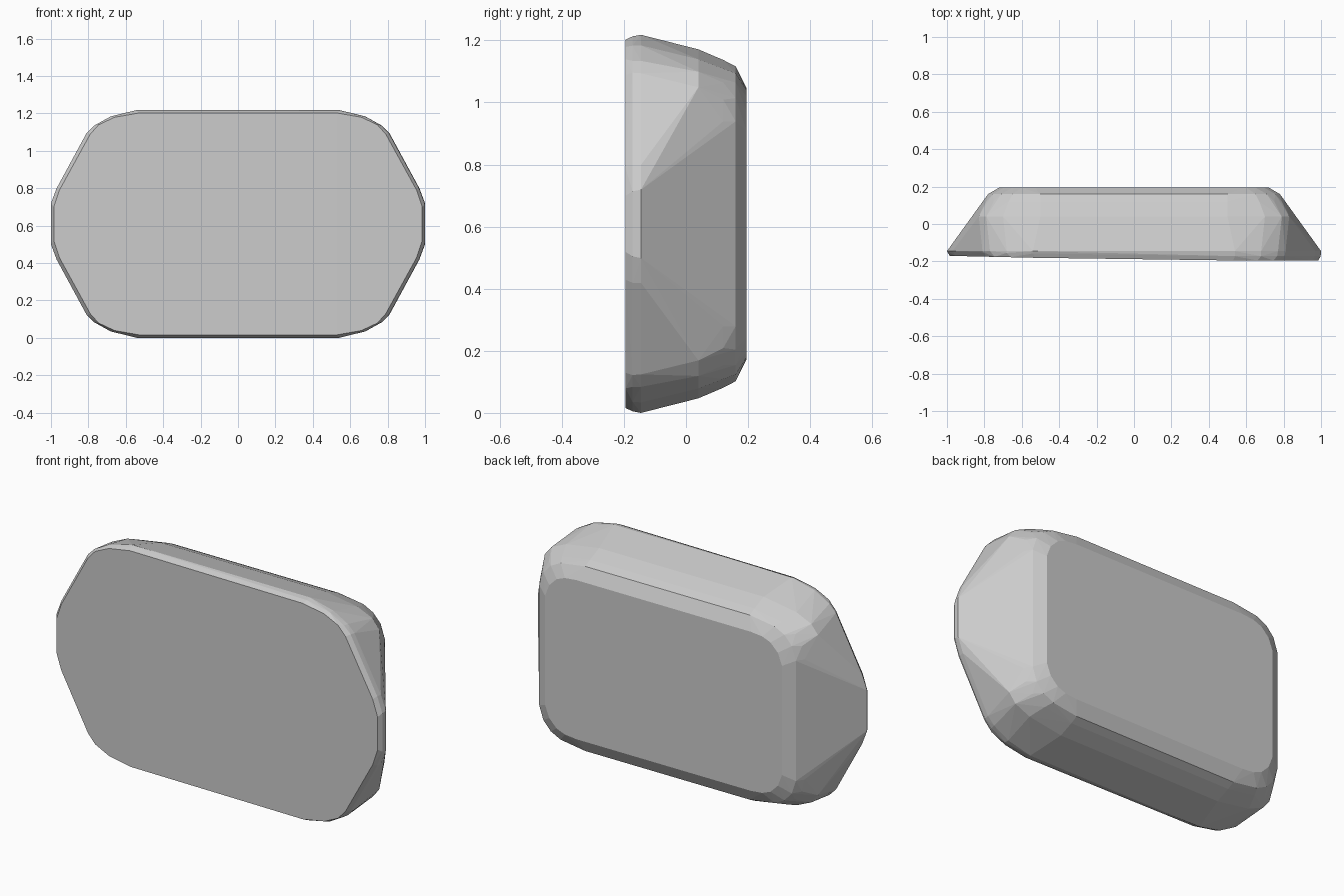
import bpy, bmesh, math

MID_Z = 0.609  # mirror plane height

# Quarter cross-sections (half width, half height) at each depth, front to back
SECTIONS = [
    (-0.195, [(0.985, 0.09), (0.955, 0.18), (0.79, 0.48), (0.745, 0.53), (0.66, 0.57), (0.53, 0.593)]),
    (-0.172, [(0.998, 0.105), (0.967, 0.19), (0.805, 0.487), (0.765, 0.525), (0.68, 0.574), (0.54, 0.604)]),
    (-0.145, [(1.0, 0.11), (0.97, 0.19), (0.81, 0.485), (0.77, 0.525), (0.68, 0.575), (0.54, 0.609)]),
    (0.04, [(0.83, 0.44), (0.79, 0.49), (0.70, 0.53), (0.50, 0.562)]),
    (0.12, [(0.805, 0.33), (0.79, 0.40), (0.75, 0.455), (0.67, 0.50), (0.50, 0.528)]),
    (0.16, [(0.78, 0.33), (0.755, 0.405), (0.71, 0.455), (0.65, 0.485), (0.50, 0.507)]),
    (0.195, [(0.72, 0.30), (0.695, 0.365), (0.65, 0.41), (0.60, 0.43), (0.53, 0.437)]),
]


def front_lean(x, y):
    """The front face leans back slightly towards the left end."""
    return y + 0.025 * max(0.0, 0.1 - x) / 1.1 if y < -0.16 else y


# Faceted body: mirrored sections wrapped in a convex hull
bm = bmesh.new()
for y, quarter in SECTIONS:
    for hx, hz in quarter:
        for sx in (-1, 1):
            for sz in (-1, 1):
                x = sx * hx
                bm.verts.new((x, front_lean(x, y), MID_Z + sz * hz))
result = bmesh.ops.convex_hull(bm, input=bm.verts[:])
loose = [v for v in bm.verts if not v.link_faces]
bmesh.ops.delete(bm, geom=loose, context='VERTS')
bmesh.ops.dissolve_limit(bm, angle_limit=math.radians(0.5), verts=bm.verts[:], edges=bm.edges[:])
bmesh.ops.recalc_face_normals(bm, faces=bm.faces[:])

mesh = bpy.data.meshes.new("stone_block")
bm.to_mesh(mesh)
bm.free()
block = bpy.data.objects.new("stone_block", mesh)
bpy.context.collection.objects.link(block)
